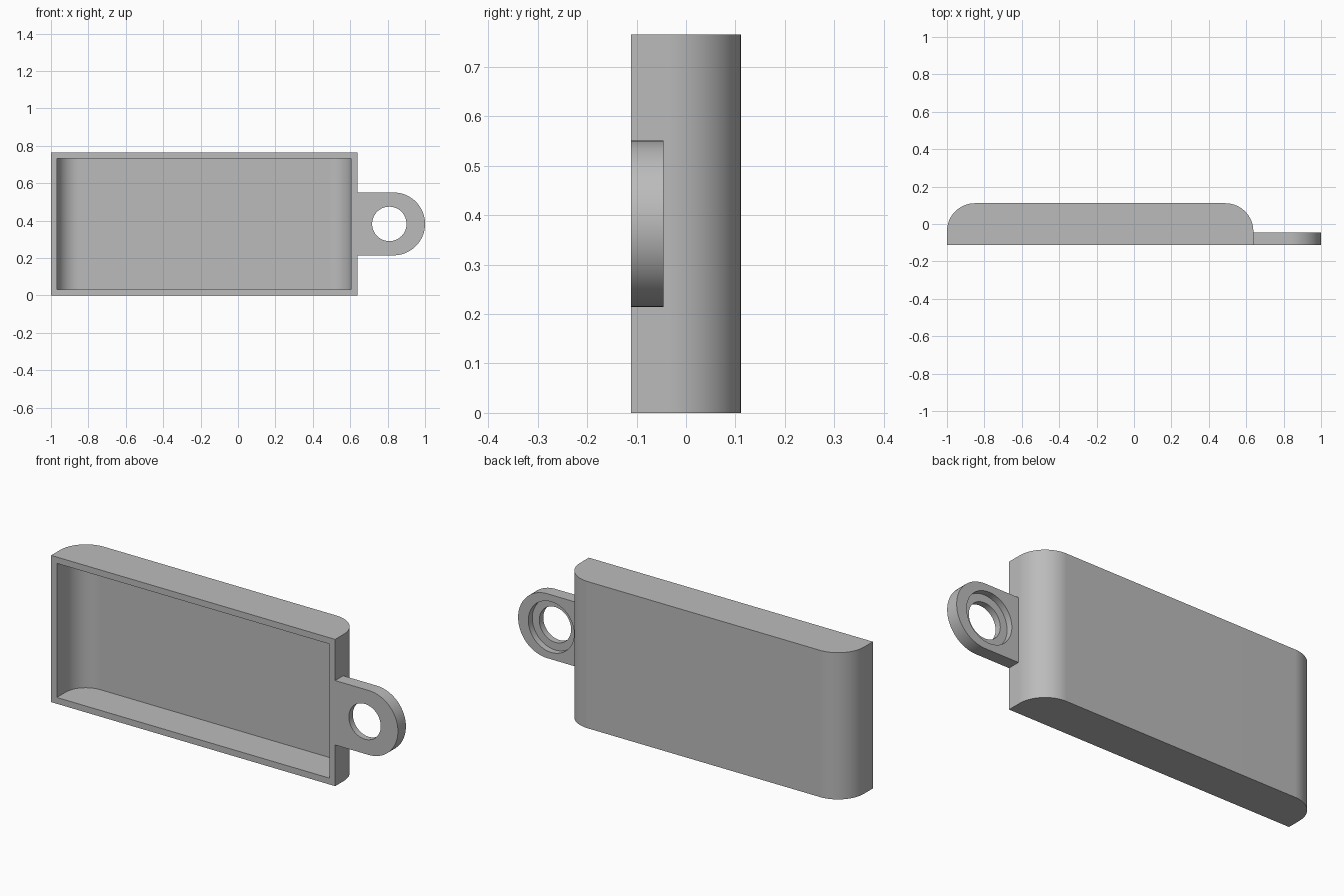
import bpy, bmesh
from math import sin, cos, pi
from mathutils import Vector

old = bpy.data.objects.get("Cube")
if old:
    bpy.data.objects.remove(old, do_unlink=True)

# Main dimensions
LEFT, RIGHT = -1.0, 0.638
FRONT, BACK = -0.111, 0.111
HEIGHT, WALL, CORNER = 0.765, 0.033, 0.15
MID = HEIGHT / 2
LUG_BACK, LUG_R, HOLE_X = -0.045, 0.168, 0.809

grey = bpy.data.materials.new("plain grey")
grey.use_nodes = True
colour = (0.5, 0.5, 0.5, 1)
grey.diffuse_color = colour
grey.node_tree.nodes["Principled BSDF"].inputs["Base Color"].default_value = colour


def arc(cx, cy, r, start, end, steps):
    angles = [start + (end - start) * i / steps for i in range(steps + 1)]
    return [(cx + r * cos(a), cy + r * sin(a)) for a in angles]


def prism(name, points, direction):
    """Extrude a closed outline of 3D points along a direction."""
    bm = bmesh.new()
    face = bm.faces.new([bm.verts.new(p) for p in points])
    result = bmesh.ops.extrude_face_region(bm, geom=[face], use_keep_orig=True)
    moved = [v for v in result["geom"] if isinstance(v, bmesh.types.BMVert)]
    bmesh.ops.translate(bm, verts=moved, vec=Vector(direction))
    bmesh.ops.recalc_face_normals(bm, faces=bm.faces)
    mesh = bpy.data.meshes.new(name)
    bm.to_mesh(mesh)
    bm.free()
    mesh.materials.append(grey)
    obj = bpy.data.objects.new(name, mesh)
    bpy.context.collection.objects.link(obj)
    return obj


def shell(name, x0, x1, front, back, r, z0, z1):
    """Upright block with its two back corners rounded."""
    outline = [(x0, front), (x1, front)]
    outline += arc(x1 - r, back - r, r, 0, pi / 2, 24)
    outline += arc(x0 + r, back - r, r, pi / 2, pi, 24)
    return prism(name, [(x, y, z0) for x, y in outline], (0, 0, z1 - z0))


def disc(name, r, y0, y1):
    """Round cutter through the lug."""
    ring = arc(HOLE_X, MID, r, 0, 2 * pi, 64)[:-1]
    return prism(name, [(x, y0, z) for x, z in ring], (0, y1 - y0, 0))


def combine(target, tool, operation):
    mod = target.modifiers.new("combine", 'BOOLEAN')
    mod.operation, mod.object, mod.solver = operation, tool, 'EXACT'
    bpy.context.view_layer.objects.active = target
    bpy.ops.object.modifier_apply(modifier=mod.name)
    bpy.data.objects.remove(tool, do_unlink=True)


# Case, open at the front
case = shell("case_with_lug", LEFT, RIGHT, FRONT, BACK, CORNER, 0, HEIGHT)

# Lug with a round end, overlapping the case wall
outline = [(RIGHT - 0.015, MID + LUG_R), (RIGHT - 0.015, MID - LUG_R)]
outline += arc(1 - LUG_R, MID, LUG_R, -pi / 2, pi / 2, 48)
lug = prism("lug", [(x, FRONT, z) for x, z in outline], (0, LUG_BACK - FRONT, 0))

# Through hole, with a wider recess at the back
combine(lug, disc("hole_cutter", 0.092, FRONT - 0.1, LUG_BACK + 0.1), 'DIFFERENCE')
combine(lug, disc("recess_cutter", 0.132, LUG_BACK - 0.033, LUG_BACK + 0.1), 'DIFFERENCE')
combine(case, lug, 'UNION')

# Cavity
cavity = shell("cavity_cutter", LEFT + WALL, RIGHT - WALL, FRONT - 0.1, BACK - WALL,
               CORNER - WALL, WALL, HEIGHT - WALL)
combine(case, cavity, 'DIFFERENCE')

# Smooth the curves and keep flat faces flat
bpy.ops.object.select_all(action='DESELECT')
case.select_set(True)
bpy.context.view_layer.objects.active = case
bpy.ops.object.shade_smooth_by_angle(angle=pi / 6)
weighted = case.modifiers.new("flat_faces", 'WEIGHTED_NORMAL')
weighted.keep_sharp = True
